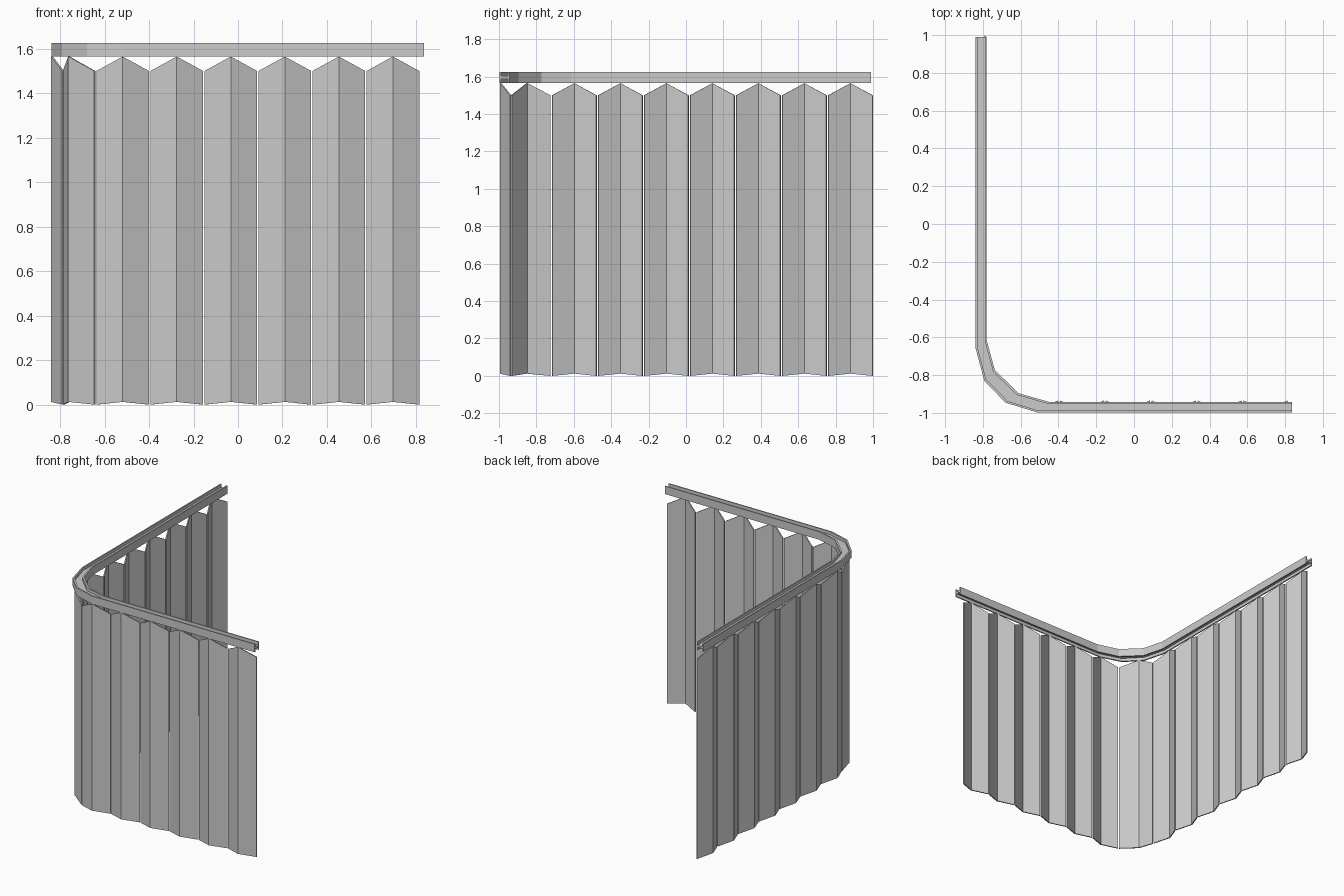
import bpy
from mathutils import Vector

cube = bpy.data.objects.get("Cube")
if cube:
    bpy.data.objects.remove(cube)

grey = bpy.data.materials.new("plain_grey")
grey.use_nodes = True
grey.diffuse_color = (0.6, 0.6, 0.6, 1)
grey.node_tree.nodes["Principled BSDF"].inputs["Base Color"].default_value = (0.6, 0.6, 0.6, 1)


def add_object(name, verts, faces):
    mesh = bpy.data.meshes.new(name)
    mesh.from_pydata(verts, [], faces)
    mesh.materials.append(grey)
    obj = bpy.data.objects.new(name, mesh)
    bpy.context.collection.objects.link(obj)
    return obj


# Curtain rail: H-shaped section swept between an outer and an inner path
outer = [(-0.838, 0.99), (-0.838, -0.66), (-0.792, -0.832), (-0.68, -0.946), (-0.515, -0.997), (0.836, -0.997)]
inner = [(-0.78, 0.99), (-0.78, -0.615), (-0.737, -0.773), (-0.611, -0.896), (-0.447, -0.943), (0.836, -0.943)]
wall, low, high, web_low, web_high = 0.16, 1.565, 1.625, 1.587, 1.602
half = [(0, low), (wall, low), (wall, web_low)]
half_top = [(wall, web_high), (wall, high), (0, high)]
section = (half + [(1 - f, z) for f, z in reversed(half)]
           + [(1 - f, z) for f, z in reversed(half_top)] + half_top)

verts, faces = [], []
n = len(section)
for a, b in zip(outer, inner):
    a, b = Vector(a), Vector(b)
    verts += [(*a.lerp(b, f), z) for f, z in section]
for r in range(len(outer) - 1):
    for k in range(n):
        m = (k + 1) % n
        faces.append((r * n + k, r * n + m, (r + 1) * n + m, (r + 1) * n + k))
last = (len(outer) - 1) * n
faces += [tuple(reversed(range(n))), tuple(range(last, last + n))]
add_object("curtain_rail", verts, faces)


# Pleated curtain: separate folded panels, high on the ridge, low on the edges
def add_panel(name, edge_a, ridge, edge_b, gap=0.005):
    a, p, b = Vector(edge_a), Vector(ridge), Vector(edge_b)
    a, b = a + (p - a).normalized() * gap, b + (p - b).normalized() * gap
    verts = []
    for pt, bottom, top in ((a, 0, 1.5), (p, 0.012, 1.565), (b, 0, 1.5)):
        verts += [(*pt, bottom), (*pt, top)]
    obj = add_object(name, verts, [(0, 2, 3, 1), (2, 4, 5, 3)])
    solid = obj.modifiers.new("thickness", "SOLIDIFY")
    solid.thickness = 0.008
    solid.offset = 0
    solid.use_even_offset = True


edge_y, ridge_y = -0.936, -0.991
edge_x, ridge_x = -0.785, -0.836
front_start, side_start = -0.64, -0.72
front_step, side_step = 0.243, 0.246

for i in range(6):
    x = front_start + front_step * i
    add_panel(f"front_curtain_panel_{i + 1}", (x, edge_y), (x + front_step / 2, ridge_y), (x + front_step, edge_y))
for i in range(7):
    y = side_start + side_step * i
    add_panel(f"side_curtain_panel_{i + 1}", (edge_x, y + side_step), (ridge_x, y + side_step / 2), (edge_x, y))
add_panel("corner_curtain_panel", (edge_x, side_start), (-0.76, -0.85), (front_start, edge_y))
